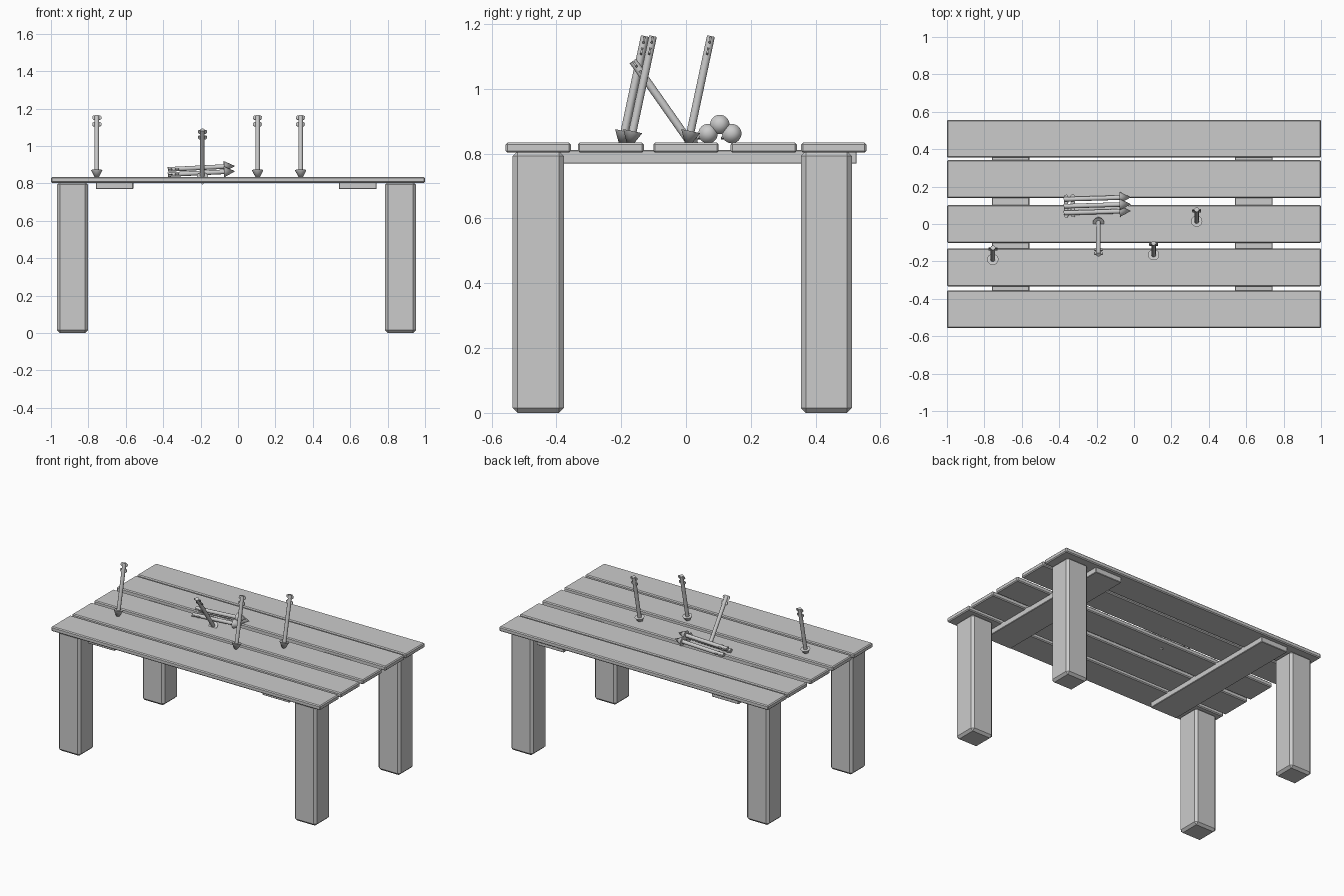
import bpy, bmesh
from mathutils import Vector, Matrix

if "Cube" in bpy.data.objects:
    bpy.data.objects.remove(bpy.data.objects["Cube"])


def finish(bm, name, smooth=False):
    bmesh.ops.recalc_face_normals(bm, faces=bm.faces[:])
    mesh = bpy.data.meshes.new(name)
    bm.to_mesh(mesh)
    bm.free()
    obj = bpy.data.objects.new(name, mesh)
    bpy.context.collection.objects.link(obj)
    if smooth:
        bpy.ops.object.select_all(action='DESELECT')
        obj.select_set(True)
        bpy.context.view_layer.objects.active = obj
        bpy.ops.object.shade_smooth_by_angle()
    return obj


def box(name, lo, hi, bevel):
    lo, hi = Vector(lo), Vector(hi)
    bm = bmesh.new()
    mat = Matrix.Translation((lo + hi) / 2) @ Matrix.Diagonal((*(hi - lo), 1))
    bmesh.ops.create_cube(bm, size=1, matrix=mat)
    obj = finish(bm, name)
    mod = obj.modifiers.new("chamfer", 'BEVEL')
    mod.width = bevel
    mod.segments = 1
    return obj


LENGTH, HEAD = 0.36, 0.06


def arrow(name, end, direction, side):
    """Arrow whose tail is at end; direction runs tip to tail, fins lie along side."""
    d = Vector(direction).normalized()
    y = d.cross(Vector(side)).normalized()
    x = y.cross(d)
    tip = Vector(end) - d * LENGTH
    frame = Matrix.Translation(tip) @ Matrix((x, y, d)).transposed().to_4x4()
    bm = bmesh.new()
    # head
    bmesh.ops.create_cone(bm, cap_ends=True, segments=32, radius1=0, radius2=0.03,
                          depth=HEAD, matrix=Matrix.Translation((0, 0, HEAD / 2)))
    bmesh.ops.remove_doubles(bm, verts=bm.verts[:], dist=1e-5)
    # shaft
    z0 = HEAD - 0.005
    bmesh.ops.create_cone(bm, cap_ends=True, segments=24, radius1=0.0122, radius2=0.0122,
                          depth=LENGTH - z0, matrix=Matrix.Translation((0, 0, (LENGTH + z0) / 2)))
    # two pairs of flat fins near the tail
    w, t = 0.024, 0.003
    for z in (LENGTH - 0.048, LENGTH - 0.012):
        outline = [(-w, z - 0.005), (-w + 0.006, z - 0.011), (w - 0.006, z - 0.011), (w, z - 0.005),
                   (w, z + 0.006), (w - 0.006, z + 0.011), (-w + 0.006, z + 0.011), (-w, z + 0.006)]
        face = bm.faces.new([bm.verts.new((a, -t, b)) for a, b in outline])
        ext = bmesh.ops.extrude_face_region(bm, geom=[face], use_keep_orig=True)
        verts = [v for v in ext["geom"] if isinstance(v, bmesh.types.BMVert)]
        bmesh.ops.translate(bm, verts=verts, vec=(0, 2 * t, 0))
    bm.transform(frame)
    finish(bm, name, smooth=True)


# table top planks
for i, (y0, y1) in enumerate([(-0.557, -0.355), (-0.334, -0.13), (-0.101, 0.101),
                              (0.138, 0.342), (0.355, 0.557)]):
    box(f"plank_{i + 1}", (-1, y0, 0.803), (1, y1, 0.834), 0.006)

# legs
for xn, x0, x1 in (("left", -0.967, -0.803), ("right", 0.787, 0.951)):
    for yn, y0, y1 in (("front", -0.535, -0.377), ("back", 0.355, 0.512)):
        box(f"{yn}_{xn}_leg", (x0, y0, 0), (x1, y1, 0.808), 0.015)

# cross battens under the planks
for n, x in (("left", -0.66), ("right", 0.64)):
    box(f"{n}_batten", (x - 0.1, -0.512, 0.769), (x + 0.1, 0.527, 0.811), 0.003)

# arrows stuck in the planks
for i, (x, y) in enumerate([(-0.755, -0.127), (0.105, -0.102), (0.335, 0.077)]):
    arrow(f"stuck_arrow_{i + 1}", (x, y, 1.163), (0, 0.208, 0.978), (1, 0, 0))
arrow("leaning_arrow", (-0.19, -0.164, 1.086), (0, -0.575, 0.818), (1, 0, 0))

# pile of arrows lying on the table
for i, (y, z) in enumerate([(0.07, 0.865), (0.106, 0.893), (0.143, 0.865)]):
    tail = Vector((-0.375, y - 0.011, z - 0.018))
    arrow(f"lying_arrow_{i + 1}", tail, tail - Vector((-0.015, y, z)), (0, 1, 0))
